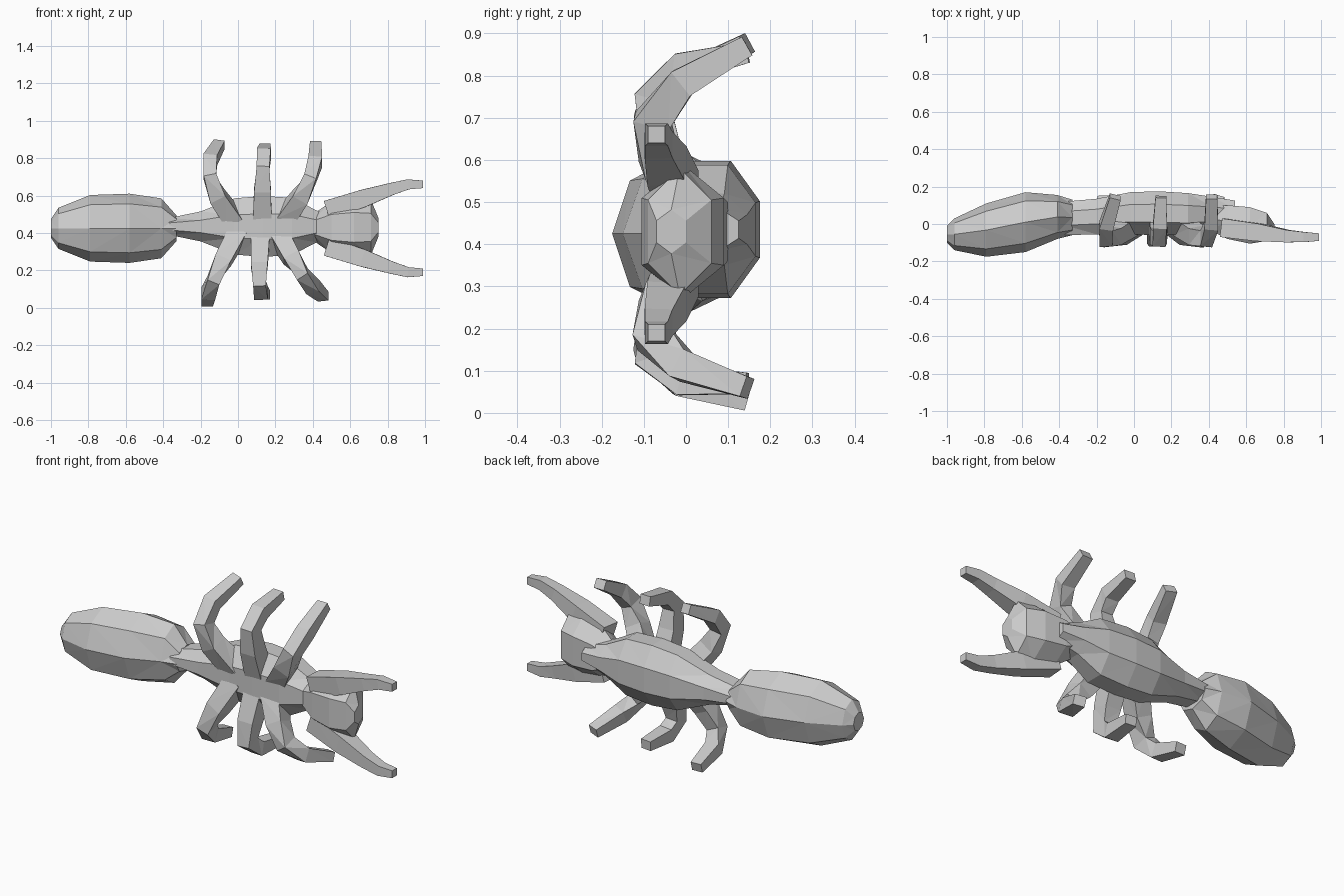
import bpy, bmesh, math
from mathutils import Vector

if "Cube" in bpy.data.objects:
    bpy.data.objects.remove(bpy.data.objects["Cube"])


def skin(name, rings):
    """Join equal-length rings of points into a closed faceted mesh."""
    bm = bmesh.new()
    vs = [[bm.verts.new(p) for p in r] for r in rings]
    n = len(vs[0])
    for a, b in zip(vs, vs[1:]):
        for i in range(n):
            j = (i + 1) % n
            bm.faces.new((a[i], a[j], b[j], b[i]))
    bm.faces.new(vs[0])
    bm.faces.new(vs[-1])
    bmesh.ops.triangulate(bm, faces=[f for f in bm.faces if len(f.verts) == 4])
    bmesh.ops.recalc_face_normals(bm, faces=bm.faces)
    me = bpy.data.meshes.new(name)
    bm.to_mesh(me)
    bm.free()
    bpy.context.collection.objects.link(bpy.data.objects.new(name, me))


def body(name, sections, n, turn, mid):
    """Sections along x: (x, y min, y max, half height) around height mid."""
    k = 1 / math.cos(math.pi / n) if turn else 1
    rings = []
    for x, y0, y1, h in sections:
        angles = [2 * math.pi * (i + turn) / n for i in range(n)]
        rings.append([Vector((x, (y0 + y1) / 2 + k * (y1 - y0) / 2 * math.cos(a),
                              mid + k * h * math.sin(a))) for a in angles])
    skin(name, rings)


def limb(name, pts, sizes, ref):
    """Four-sided tapering limb along points, with (half width, half depth) sizes."""
    rings = []
    for i, (p, (a, b)) in enumerate(zip(pts, sizes)):
        t = pts[min(i + 1, len(pts) - 1)] - pts[max(i - 1, 0)]
        v = t.cross(Vector(ref)).normalized()
        u = v.cross(t).normalized()
        rings.append([p + u * a * s + v * b * q
                      for s, q in ((1, 1), (-1, 1), (-1, -1), (1, -1))])
    skin(name, rings)


# Abdomen
body("abdomen", [
    (-1, -.1, -.01, .05), (-.96, -.14, .03, .11), (-.79, -.175, .11, .178),
    (-.58, -.15, .17, .185), (-.41, -.08, .155, .16), (-.33, -.06, .13, .07)], 8, 0, .425)

# Waist and thorax
body("thorax", [
    (-.37, -.06, .12, .045), (-.2, -.055, .135, .08), (-.02, -.055, .17, .15),
    (.13, -.06, .175, .163), (.29, -.06, .165, .153), (.42, -.04, .145, .085),
    (.54, -.03, .125, .05)], 8, .5, .435)

# Head
body("head", [
    (.4, -.03, .1, .06), (.5, -.08, .1, .12), (.62, -.105, .09, .138),
    (.71, -.09, .06, .13), (.75, -.07, 0, .045)], 6, .5, .43)

# Antennae, mirrored about the body axis
for name, side in (("upper_antenna", 1), ("lower_antenna", -1)):
    pts = [Vector((x, y, .425 + side * dz)) for x, y, dz in (
        (.48, -.02, .1), (.67, -.045, .16), (.82, -.065, .21),
        (.91, -.07, .235), (.99, -.07, .235))]
    limb(name, pts, [(w, w) for w in (.05, .047, .033, .027, .02)], (0, 1, 0))

# Legs: root, knee pull and tip of each curve in the xz plane
legs = {
    "upper_rear_leg": ((-.02, .47), (-.24, .73), (-.1, .875)),
    "upper_middle_leg": ((.13, .47), (.13, .83), (.145, .855)),
    "upper_front_leg": ((.25, .48), (.44, .71), (.415, .87)),
    "lower_rear_leg": ((0, .4), (-.18, .08), (-.165, .03)),
    "lower_middle_leg": ((.12, .38), (.1, .035), (.14, .07)),
    "lower_front_leg": ((.22, .38), (.35, .14), (.455, .06)),
}
bend = zip((0, .25, .5, .74, 1), (0, -.06, -.08, -.01, .145))
bend = list(bend)
sizes = [(.05, .055), (.045, .047), (.034, .043), (.037, .036), (.03, .025)]
for name, (r, k, e) in legs.items():
    pts = []
    for t, y in bend:
        x, z = ((1 - t) ** 2 * a + 2 * t * (1 - t) * b + t * t * c for a, b, c in zip(r, k, e))
        pts.append(Vector((x, y, z)))
    limb(name, pts, sizes, (1, 0, 0))
